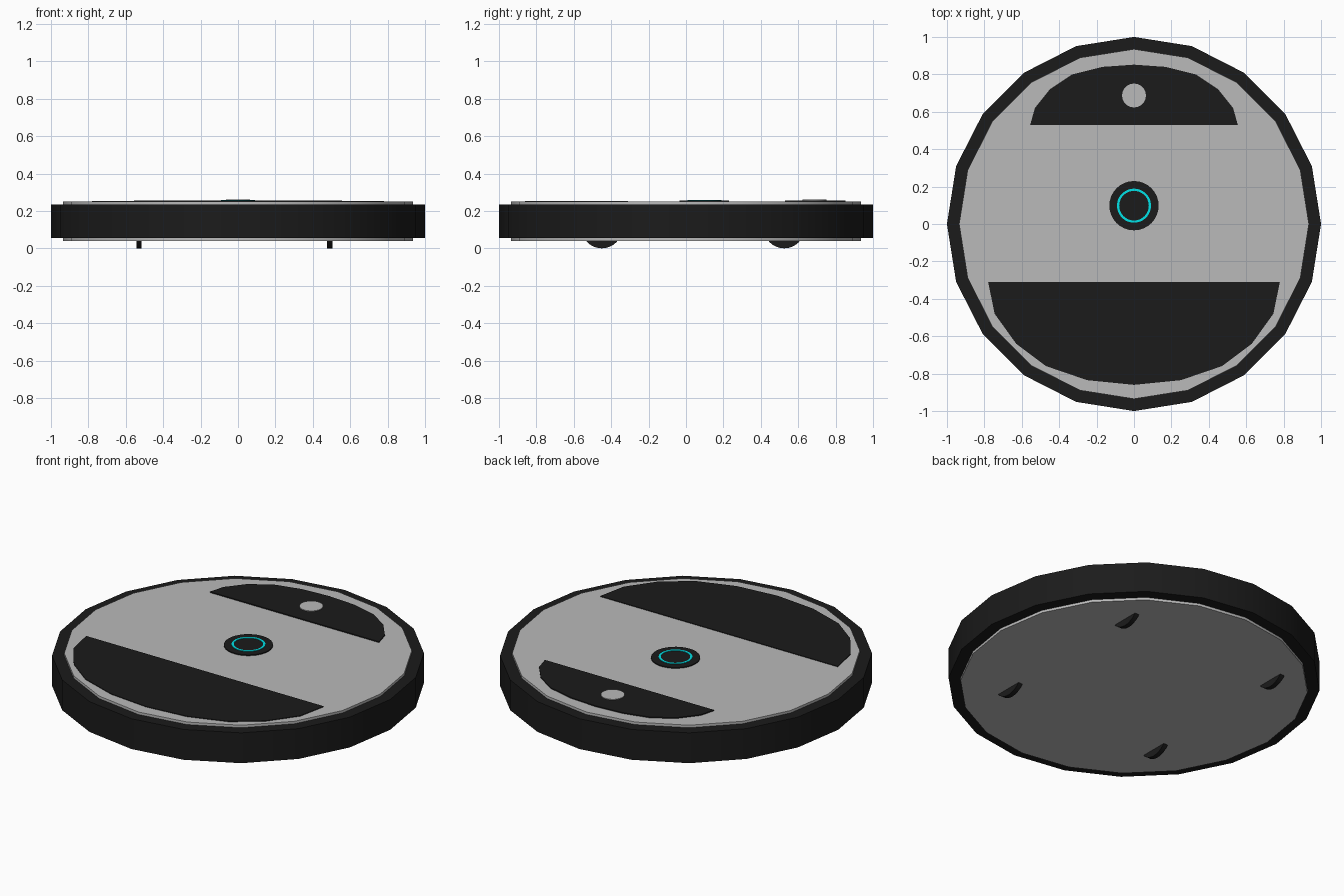
import bpy, bmesh, math
from mathutils import Matrix, Vector

cube = bpy.data.objects.get("Cube")
if cube:
    bpy.data.objects.remove(cube)


def material(name, rgb):
    m = bpy.data.materials.new(name)
    m.use_nodes = True
    color = (*rgb, 1)
    m.diffuse_color = color
    m.node_tree.nodes["Principled BSDF"].inputs["Base Color"].default_value = color
    return m


grey = material("light grey", (0.49, 0.49, 0.49))
black = material("charcoal", (0.011, 0.011, 0.011))
teal = material("teal", (0.0, 0.8, 0.84))


def finish(name, bm, mat):
    bmesh.ops.recalc_face_normals(bm, faces=bm.faces)
    mesh = bpy.data.meshes.new(name)
    bm.to_mesh(mesh)
    bm.free()
    obj = bpy.data.objects.new(name, mesh)
    bpy.context.collection.objects.link(obj)
    mesh.materials.append(mat)
    bpy.ops.object.select_all(action='DESELECT')
    bpy.context.view_layer.objects.active = obj
    obj.select_set(True)
    bpy.ops.object.shade_smooth_by_angle(angle=math.radians(30))


def circle(r, sides, centre=(0, 0)):
    return [(centre[0] + r * math.cos(math.tau * i / sides),
             centre[1] + r * math.sin(math.tau * i / sides)) for i in range(sides)]


def bridge(bm, a, b):
    for i in range(len(a)):
        j = (i + 1) % len(a)
        bm.faces.new((a[i], a[j], b[j], b[i]))


def slab(name, outline, z0, z1, mat):
    """Extrude a flat outline between two heights."""
    bm = bmesh.new()
    low, high = ([bm.verts.new((x, y, z)) for x, y in outline] for z in (z0, z1))
    bm.faces.new(low)
    bm.faces.new(high)
    bridge(bm, low, high)
    finish(name, bm, mat)


def tube(name, r0, r1, z0, z1, sides, mat, centre=(0, 0)):
    """Ring with a rectangular section."""
    bm = bmesh.new()
    rings = [[bm.verts.new((x, y, z)) for x, y in circle(r, sides, centre)]
             for r, z in ((r0, z0), (r1, z0), (r1, z1), (r0, z1))]
    for k in range(4):
        bridge(bm, rings[k], rings[(k + 1) % 4])
    finish(name, bm, mat)


def mirrored(half):
    """Complete a right half outline that ends on the centre line."""
    return half + [(-x, y) for x, y in reversed(half[:-1])]


# Main body and the bumper around it
TOP = 0.25
slab("body", circle(0.935, 20), 0.04, TOP, grey)
tube("bumper", 0.925, 1.0, 0.055, 0.235, 20, black)

# Thin dark panels on the top
slab("front_panel", mirrored([(0.78, -0.31), (0.745, -0.48), (0.63, -0.64), (0.47, -0.76),
                              (0.25, -0.835), (0, -0.86)]), TOP - 0.003, 0.254, black)
slab("rear_panel", mirrored([(0.555, 0.53), (0.53, 0.62), (0.45, 0.72), (0.33, 0.8),
                             (0.17, 0.84), (0, 0.852)]), TOP - 0.003, 0.256, black)

# Central power control with a lit ring
hub = (0, 0.098)
slab("control_base", circle(0.132, 32, hub), TOP - 0.003, 0.256, black)
tube("light_ring", 0.079, 0.091, 0.252, 0.259, 48, teal, hub)

# Rear button
slab("rear_button", circle(0.064, 24, (0, 0.687)), 0.253, 0.26, grey)

# Wheels showing below the body
for side, x in (("right", -0.53), ("left", 0.49)):
    for end, y in (("front", -0.45), ("rear", 0.525)):
        bm = bmesh.new()
        bmesh.ops.create_cone(bm, cap_ends=True, segments=32, radius1=0.11, radius2=0.11,
                              depth=0.028,
                              matrix=Matrix.Translation((x, y, 0.11))
                              @ Matrix.Rotation(math.pi / 2, 4, 'Y'))
        geom = bm.verts[:] + bm.edges[:] + bm.faces[:]
        cut = bmesh.ops.bisect_plane(bm, geom=geom, plane_co=Vector((0, 0, 0.06)),
                                     plane_no=Vector((0, 0, 1)), clear_outer=True)
        edges = [e for e in cut["geom_cut"] if isinstance(e, bmesh.types.BMEdge)]
        bmesh.ops.holes_fill(bm, edges=edges)
        finish(f"{end}_{side}_wheel", bm, black)
